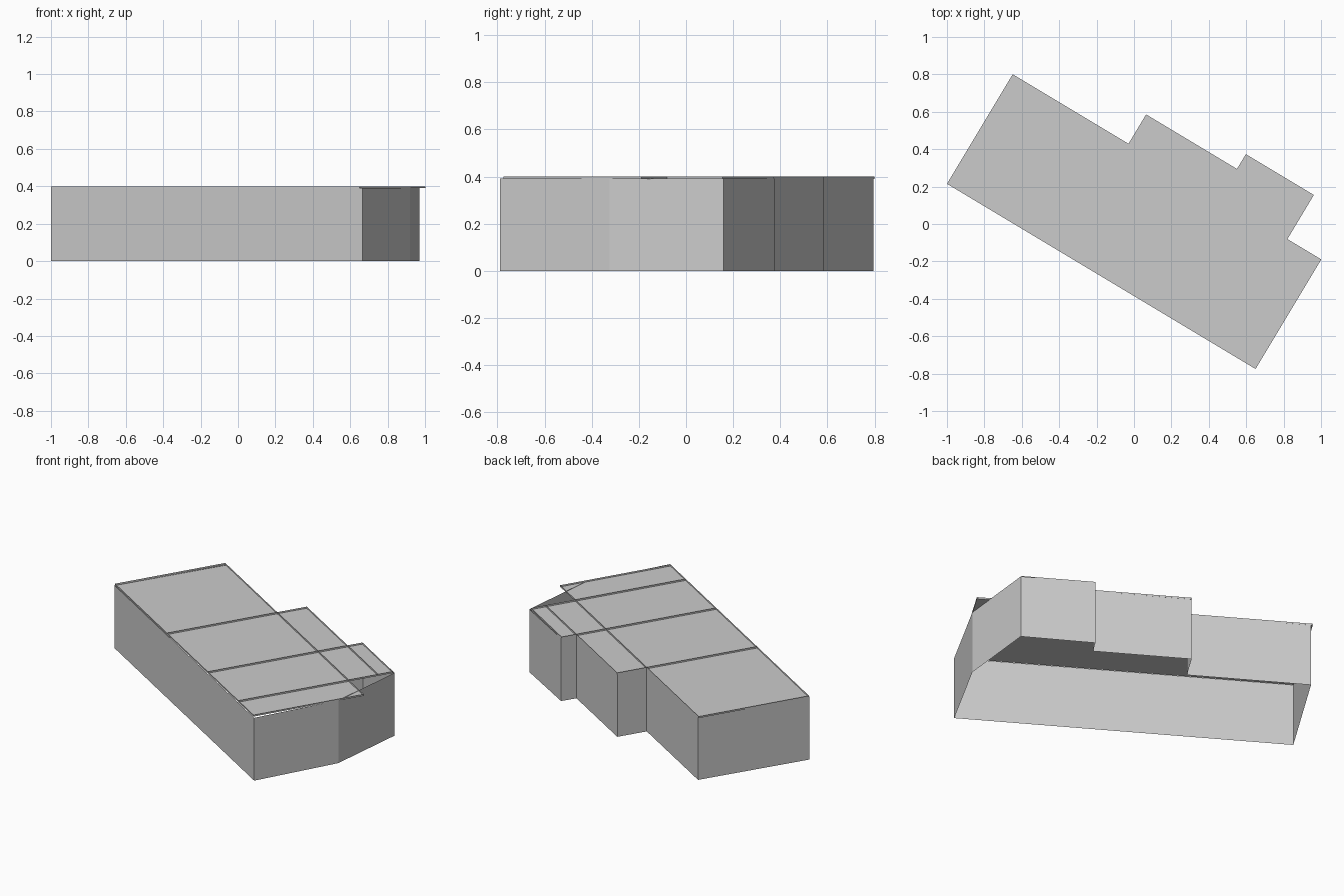
import bpy
import bmesh
from mathutils import Vector

if "Cube" in bpy.data.objects:
    bpy.data.objects.remove(bpy.data.objects["Cube"])

WALL_TOP, ROOF_Z, ROOF_TOP = 0.392, 0.39, 0.40


def make_object(name, build):
    mesh = bpy.data.meshes.new(name)
    bm = bmesh.new()
    build(bm)
    bmesh.ops.remove_doubles(bm, verts=bm.verts, dist=0.0005)
    bm.to_mesh(mesh)
    bm.free()
    obj = bpy.data.objects.new(name, mesh)
    bpy.context.collection.objects.link(obj)
    return obj


def quad(bm, points):
    bm.faces.new([bm.verts.new(p) for p in points])


def upright(bm, a, b, z0, z1):
    quad(bm, [(*a, z0), (*b, z0), (*b, z1), (*a, z1)])


# Outer walls: open sheet shell, counter-clockwise plan
plan = [(-1.0, 0.21), (0.665, -0.79), (0.92, -0.325), (0.97, 0.16),
        (0.60, 0.375), (0.55, 0.295), (0.065, 0.585), (-0.03, 0.43),
        (-0.64, 0.795)]


def build_walls(bm):
    for a, b in zip(plan, plan[1:] + plan[:1]):
        upright(bm, a, b, 0, WALL_TOP)


make_object("outer_walls", build_walls)

# Roof bays on a grid turned to the building's axes
origin = Vector((-1.0, 0.215))
along = Vector((0.8575, -0.5145))
across = Vector((0.5145, 0.8575))
us = [0, 0.722, 1.289, 1.713, 1.924]
vs = [0, 0.683, 0.866, 0.958]
bays = [(0, 0), (1, 0), (2, 0), (3, 0), (1, 1), (2, 1), (2, 2)]


def corner(i, j):
    return tuple(origin + along * us[i] + across * vs[j])


def bay_corners(i, j):
    return [(i, j), (i + 1, j), (i + 1, j + 1), (i, j + 1)]


def build_roof(bm):
    for bay in bays:
        quad(bm, [(*corner(*c), ROOF_Z) for c in bay_corners(*bay)])


make_object("roof_panels", build_roof)


# Thin raised seams around every bay, one per shared edge
def build_seams(bm):
    done = set()
    for bay in bays:
        ring = bay_corners(*bay)
        for a, b in zip(ring, ring[1:] + ring[:1]):
            key = frozenset((a, b))
            if key not in done:
                done.add(key)
                upright(bm, corner(*a), corner(*b), ROOF_Z, ROOF_TOP)


make_object("roof_seams", build_seams)
